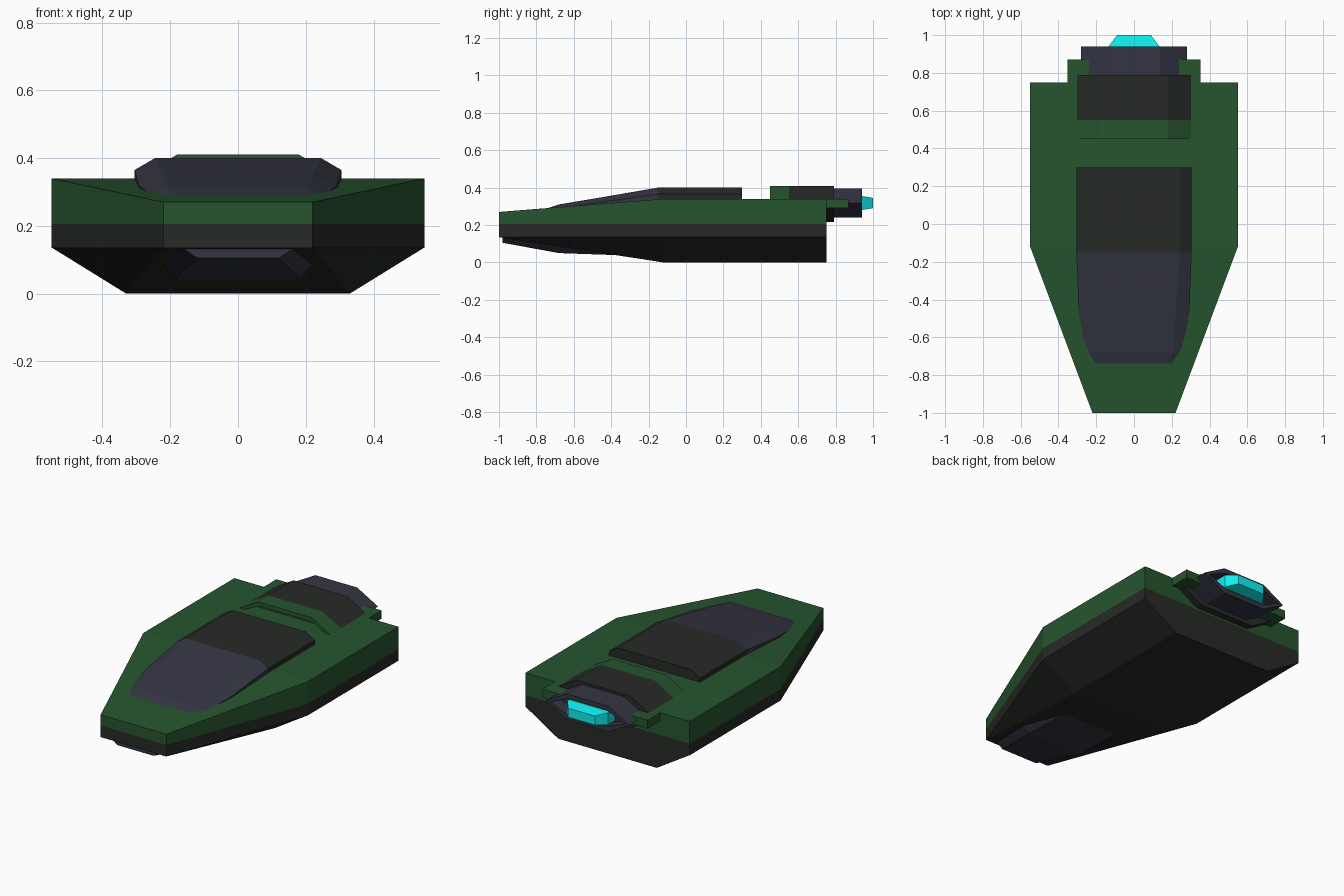
import bpy, bmesh

if "Cube" in bpy.data.objects:
    bpy.data.objects.remove(bpy.data.objects["Cube"])


def paint(name, rgb):
    m = bpy.data.materials.new(name)
    m.diffuse_color = (*rgb, 1)
    m.use_nodes = True
    m.node_tree.nodes["Principled BSDF"].inputs["Base Color"].default_value = m.diffuse_color
    return m


GREEN = paint("green_paint", (0.02, 0.09, 0.028))
DARK = paint("dark_plate", (0.02, 0.023, 0.019))
SLATE = paint("slate", (0.034, 0.036, 0.055))
CYAN = paint("cyan_glow", (0.005, 0.87, 0.88))


def mirrored(half):
    """Close a right-hand outline (top to bottom) by mirroring across x = 0."""
    return half + [(-x, z) for x, z in reversed(half)]


def loft(name, sections, mat, recess=None):
    """Skin (y, half_outline) sections; recess = [(end, inset, depth), ...]."""
    bm = bmesh.new()
    rings = [[bm.verts.new((x, y, z)) for x, z in mirrored(half)] for y, half in sections]
    n = len(rings[0])
    caps = {0: bm.faces.new(rings[0]), -1: bm.faces.new(rings[-1][::-1])}
    for a, b in zip(rings, rings[1:]):
        for i in range(n):
            j = (i + 1) % n
            bm.faces.new((a[i], b[i], b[j], a[j]))
    bmesh.ops.recalc_face_normals(bm, faces=bm.faces)
    for end, inset, depth in recess or []:
        f = caps[end]
        bmesh.ops.inset_region(bm, faces=[f], thickness=inset)
        dy = depth if end == 0 else -depth
        f = bmesh.ops.extrude_discrete_faces(bm, faces=[f])["faces"][0]
        bmesh.ops.translate(bm, vec=(0, dy, 0), verts=f.verts)
    bmesh.ops.remove_doubles(bm, verts=bm.verts, dist=1e-5)
    me = bpy.data.meshes.new(name)
    bm.to_mesh(me)
    bm.free()
    me.materials.append(mat)
    ob = bpy.data.objects.new(name, me)
    bpy.context.collection.objects.link(ob)
    return ob


# Hull: green upper deck, dark waist band and keel
loft("upper_hull", [(-1, [(.22, .27), (.22, .205)]),
                    (-.12, [(.55, .34), (.55, .205)]),
                    (.75, [(.55, .34), (.55, .205)])], GREEN)
loft("waist_band", [(-1, [(.22, .205), (.22, .135)]),
                    (-.12, [(.55, .205), (.55, .135)]),
                    (.75, [(.55, .205), (.55, .135)])], DARK)
loft("keel", [(-1, [(.22, .136), (.22, .135)]),
              (-.12, [(.55, .136), (.33, 0)]),
              (.75, [(.55, .136), (.33, 0)])], DARK)

# Cabin roof and sloping windscreen
cabin = [(.245, .40), (.305, .365), (.305, .30)]
loft("cabin_roof", [(-.15, cabin), (.30, cabin)], DARK)
loft("windscreen", [(-.75, [(.195, .287), (.21, .284), (.21, .25)]),
                    (-.68, [(.205, .31), (.255, .29), (.255, .25)]),
                    (-.47, [(.22, .345), (.293, .32), (.29, .26)]),
                    (-.15, cabin)], SLATE)

# Chin pod under the nose
loft("chin_pod", [(-.98, [(.165, .15), (.165, .135), (.12, .105)]),
                  (-.68, [(.225, .15), (.225, .09), (.18, .05)]),
                  (-.37, [(.225, .10), (.225, .07), (.18, .039)])], SLATE)

# Engine: green intake, dark housing, slate nozzle, cyan glow
hexa = [(.18, .41), (.35, .3125), (.18, .215)]
loft("engine_intake", [(.45, hexa), (.55, hexa)], GREEN, [(0, .025, .07)])
loft("engine_housing", [(.55, hexa), (.79, hexa)], DARK)
nozzle = [(.14, .395), (.28, .317), (.14, .24)]
loft("engine_nozzle", [(.74, nozzle), (.94, nozzle)], SLATE, [(-1, .03, .07)])
loft("engine_glow", [(.86, [(.135, .355), (.135, .28)]),
                     (.94, [(.135, .355), (.135, .28)]),
                     (1, [(.09, .345), (.09, .29)])], CYAN)

# Side brackets gripping the housing corners
for side in (-1, 1):
    bpy.ops.mesh.primitive_cube_add(size=1, location=(side * .295, .80, .315))
    ob = bpy.context.object
    ob.name = "engine_bracket_" + ("left" if side < 0 else "right")
    ob.scale = (.115, .14, .05)
    ob.data.materials.append(GREEN)
